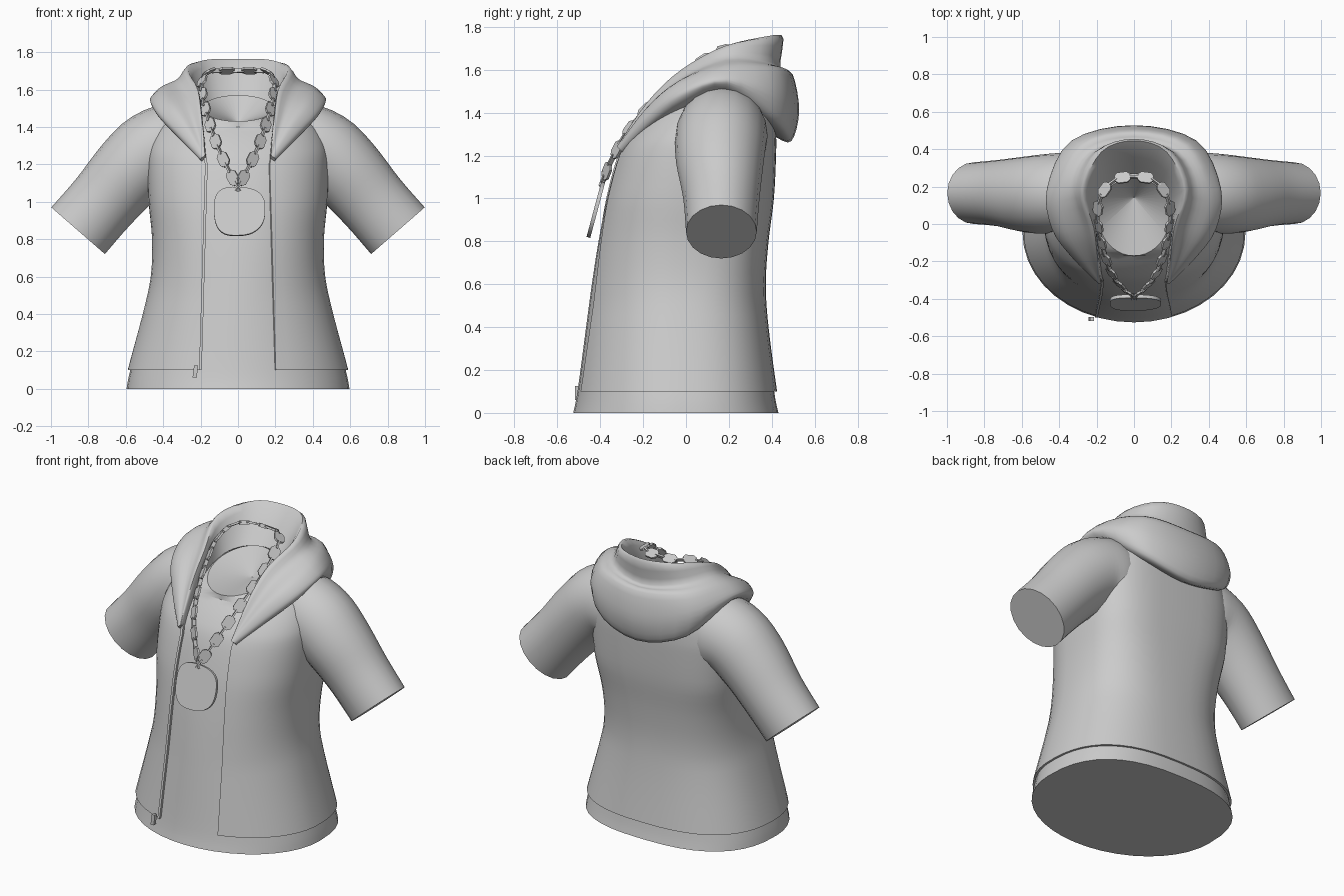
import bpy
import bmesh
from math import sin, cos, pi, asin, radians, copysign
from mathutils import Vector, Matrix

default_cube = bpy.data.objects.get("Cube")
if default_cube:
    bpy.data.objects.remove(default_cube, do_unlink=True)

GREY = (0.6, 0.6, 0.6, 1.0)
cloth = bpy.data.materials.new("plain grey")
cloth.use_nodes = True
cloth.diffuse_color = GREY
cloth.node_tree.nodes["Principled BSDF"].inputs["Base Color"].default_value = GREY


def spline(points, steps):
    """Smooth curve through points of any dimension."""
    padded = [points[0]] + list(points) + [points[-1]]
    result = []
    for quad in zip(padded, padded[1:], padded[2:], padded[3:]):
        for i in range(steps):
            t = i / steps
            result.append(tuple(
                0.5 * (2 * b + (c - a) * t + (2 * a - 5 * b + 4 * c - d) * t * t
                       + (3 * b - 3 * c + d - a) * t ** 3)
                for a, b, c, d in zip(*quad)))
    return result + [tuple(points[-1])]


def build(name, lofts, angle=40):
    """One object from lofts; each loft is a list of closed rings, capped at both ends."""
    bm = bmesh.new()
    for rings in lofts:
        loops = [[bm.verts.new(p) for p in ring] for ring in rings]
        for low, high in zip(loops, loops[1:]):
            for i in range(len(low)):
                j = (i + 1) % len(low)
                bm.faces.new((low[i], low[j], high[j], high[i]))
        bm.faces.new(loops[0][::-1])
        bm.faces.new(loops[-1])
    bmesh.ops.recalc_face_normals(bm, faces=bm.faces)
    mesh = bpy.data.meshes.new(name)
    bm.to_mesh(mesh)
    bm.free()
    mesh.materials.append(cloth)
    mesh.shade_smooth()
    mesh.set_sharp_from_angle(angle=radians(angle))
    obj = bpy.data.objects.new(name, mesh)
    bpy.context.scene.collection.objects.link(obj)
    return obj


def prism(outline, thickness, matrix):
    """Flat plate with the given outline in its local xy plane."""
    return [[matrix @ Vector((x, y, side * thickness / 2)) for x, y in outline]
            for side in (-1, 1)]


def roundness(z):
    """Section exponents for front and back; the chest is squarer than the hem."""
    chest = min(max((z - 0.5) / 0.5, 0), 1)
    return 1 - 0.13 * chest, 0.78 - 0.18 * chest


def section(row, angles, grow=0.0):
    """Torso section, oval in front and squarer behind; angle zero is the front."""
    z, width, front, back = row
    middle, depth = (front + back) / 2, (back - front) / 2
    ring = []
    for a in angles:
        power = roundness(z)[0 if cos(a) > 0 else 1]
        across, forward = (copysign(abs(f) ** power, f) for f in (sin(a), cos(a)))
        ring.append(((width + grow) * across, middle - (depth + grow) * forward, z))
    return ring


# Torso profile: height, half width, front, back
torso = spline([
    (0.0, 0.61, -0.54, 0.445), (0.1, 0.59, -0.52, 0.425), (0.4, 0.51, -0.48, 0.385),
    (0.6, 0.467, -0.453, 0.372), (0.8, 0.46, -0.422, 0.385), (1.0, 0.478, -0.382, 0.41),
    (1.2, 0.485, -0.325, 0.42), (1.3, 0.475, -0.27, 0.42), (1.4, 0.43, -0.185, 0.41),
    (1.5, 0.34, -0.08, 0.37)], 4)

# Shirt with sloping neckline and a shallow neck recess
around = [2 * pi * i / 40 for i in range(40)]
shirt = [section(row, around, -0.014) for row in torso if row[0] < 1.41]
neckline = [(0.19 * sin(a), 0.04 - 0.21 * cos(a), 1.5 - 0.07 * cos(a)) for a in around]
recess = [(0.004 * sin(a), 0.14 - 0.004 * cos(a), 1.42) for a in around]
build("shirt", [shirt + [neckline, recess]], 25)


# Open jacket shell
def opening(z):
    return 0.205 - 0.035 * z / 1.2 if z < 1.2 else 0.17 + 0.22 * (z - 1.2)


jacket, zip_path = [], []
for row in torso[4:]:
    start = asin((opening(row[0]) / row[1]) ** (1 / roundness(row[0])[0]))
    arc = [start + (2 * pi - 2 * start) * i / 44 for i in range(45)]
    outer = section(row, arc)
    jacket.append(outer + section(row, arc, -0.013)[::-1])
    if row[0] < 1.27:
        zip_path.append(outer[-1])
build("jacket_body", [jacket], 30)

# Zip strip and its pull
strip = [[(x + dx, y + dy, z) for dx, dy in ((-0.006, -0.008), (0.008, -0.008),
                                             (0.008, 0.008), (-0.006, 0.008))]
         for x, y, z in zip_path]
build("zip_strip", [strip])
pull_shape = [(-0.013, -0.035), (0.01, -0.035), (0.016, 0.03), (-0.005, 0.03)]
build("zip_pull", [prism(pull_shape, 0.02, Matrix.Translation((-0.23, -0.508, 0.095))
                         @ Matrix.Rotation(pi / 2, 4, "X"))])

# Sleeves: centre, half height, half depth
sleeve_path = spline([
    (0.22, 0.18, 1.29, 0.17, 0.17), (0.34, 0.17, 1.295, 0.228, 0.21),
    (0.46, 0.162, 1.265, 0.218, 0.213), (0.58, 0.158, 1.16, 0.205, 0.203),
    (0.72, 0.165, 1.0, 0.19, 0.178), (0.855, 0.165, 0.845, 0.19, 0.165)], 4)
for name, side in (("left_sleeve", 1), ("right_sleeve", -1)):
    rings = []
    for i, (x, y, z, tall, deep) in enumerate(sleeve_path):
        before, after = sleeve_path[max(i - 1, 0)], sleeve_path[min(i + 1, len(sleeve_path) - 1)]
        run = Vector((after[0] - before[0], after[2] - before[2])).normalized()
        rings.append([(side * (x - run.y * tall * cos(a)), y + deep * sin(a),
                       z + run.x * tall * cos(a)) for a in around[::2]])
    build(name, [rings])

# Folded hood: sections from the front edge round to the back centre,
# each running from the neck over the rim, fold and roll to the tucked lower edge
hood_half = [
    [(0.17, -0.29, 1.23), (0.175, -0.315, 1.25), (0.18, -0.32, 1.245), (0.185, -0.32, 1.24),
     (0.195, -0.315, 1.235), (0.2, -0.305, 1.225), (0.19, -0.29, 1.21)],
    [(0.185, -0.14, 1.39), (0.195, -0.175, 1.455), (0.235, -0.175, 1.425),
     (0.285, -0.19, 1.415), (0.325, -0.185, 1.38), (0.32, -0.175, 1.345), (0.29, -0.15, 1.33)],
    [(0.2, 0.0, 1.47), (0.215, -0.02, 1.6), (0.28, -0.02, 1.56),
     (0.375, -0.04, 1.54), (0.435, -0.03, 1.495), (0.425, -0.02, 1.455), (0.38, 0.0, 1.43)],
    [(0.19, 0.13, 1.52), (0.265, 0.18, 1.71), (0.325, 0.19, 1.655),
     (0.41, 0.18, 1.615), (0.463, 0.19, 1.56), (0.45, 0.19, 1.525), (0.4, 0.18, 1.49)],
    [(0.12, 0.23, 1.55), (0.175, 0.385, 1.758), (0.23, 0.38, 1.64),
     (0.29, 0.425, 1.605), (0.335, 0.445, 1.48), (0.31, 0.435, 1.355), (0.27, 0.37, 1.35)],
    [(0.0, 0.27, 1.56), (0.0, 0.445, 1.762), (0.0, 0.44, 1.605),
     (0.0, 0.497, 1.58), (0.0, 0.528, 1.41), (0.0, 0.492, 1.268), (0.0, 0.42, 1.285)]]
mirrored = [[(-x, y, z) for x, y, z in ring] for ring in hood_half[-2::-1]]
guides = [spline(list(track), 4) for track in zip(*(hood_half + mirrored))]
build("hood", [[spline(list(ring), 4) for ring in zip(*guides)]], 60)

# Necklace path, evenly resampled
half_chain = [(0.0, 0.25, 1.7), (0.09, 0.24, 1.7), (0.165, 0.17, 1.69), (0.195, 0.06, 1.63),
              (0.183, -0.06, 1.53), (0.148, -0.19, 1.41), (0.11, -0.28, 1.3),
              (0.055, -0.347, 1.18), (0.0, -0.388, 1.08)]
dense = [Vector(p) for p in spline(half_chain, 20)]
travel = [0.0]
for p, q in zip(dense, dense[1:]):
    travel.append(travel[-1] + (q - p).length)


def link_frame(fraction, side):
    """Matrix with x along the chain and z facing away from the body."""
    i = min(range(1, len(dense) - 1), key=lambda k: abs(travel[k] - fraction * travel[-1]))
    along = (dense[i + 1] - dense[i - 1]).normalized()
    out = dense[i] - Vector((0, 0.1, 1.4))
    out = (out - along * out.dot(along)).normalized()
    across = out.cross(along)
    axes = [Vector((side * v.x, v.y, v.z)) for v in (along, across, out, dense[i])]
    return Matrix([v.to_4d() if k == 3 else (*v, 0) for k, v in enumerate(axes)]).transposed()


# Eight-sided plates alternating with thin edge-on connectors
wide, narrow = (0.041, 0.016), (0.025, 0.031)
plate = [(sx * x, sy * y) for sx, sy, pair in (
    (1, 1, (wide, narrow)), (-1, 1, (narrow, wide)),
    (-1, -1, (wide, narrow)), (1, -1, (narrow, wide))) for x, y in pair]
bar = [(0.03, 0.005), (-0.03, 0.005), (-0.03, -0.005), (0.03, -0.005)]
links, count = [], 9
for side in (1, -1):
    for i in range(count):
        links.append(prism(plate, 0.012, link_frame((i + 0.5) / count, side)))
        links.append(prism(bar, 0.022, link_frame((i + 1) / count, side)))
links.append(prism(bar, 0.022, link_frame(0, 1)))
build("necklace_chain", links, 20)

# Rounded, slightly uneven pendant
pendant_shape = []
for a in around:
    wobble = 1 + 0.03 * sin(3 * a + 1)
    pendant_shape.append(tuple(copysign(abs(f) ** 0.75, f) * size * wobble
                               for f, size in ((cos(a), 0.137), (sin(a), 0.134))))
hang = Matrix.Translation((0.005, -0.42, 0.95)) @ Matrix.Rotation(radians(75), 4, "X")
build("pendant", [prism(pendant_shape, 0.018, hang)], 30)
